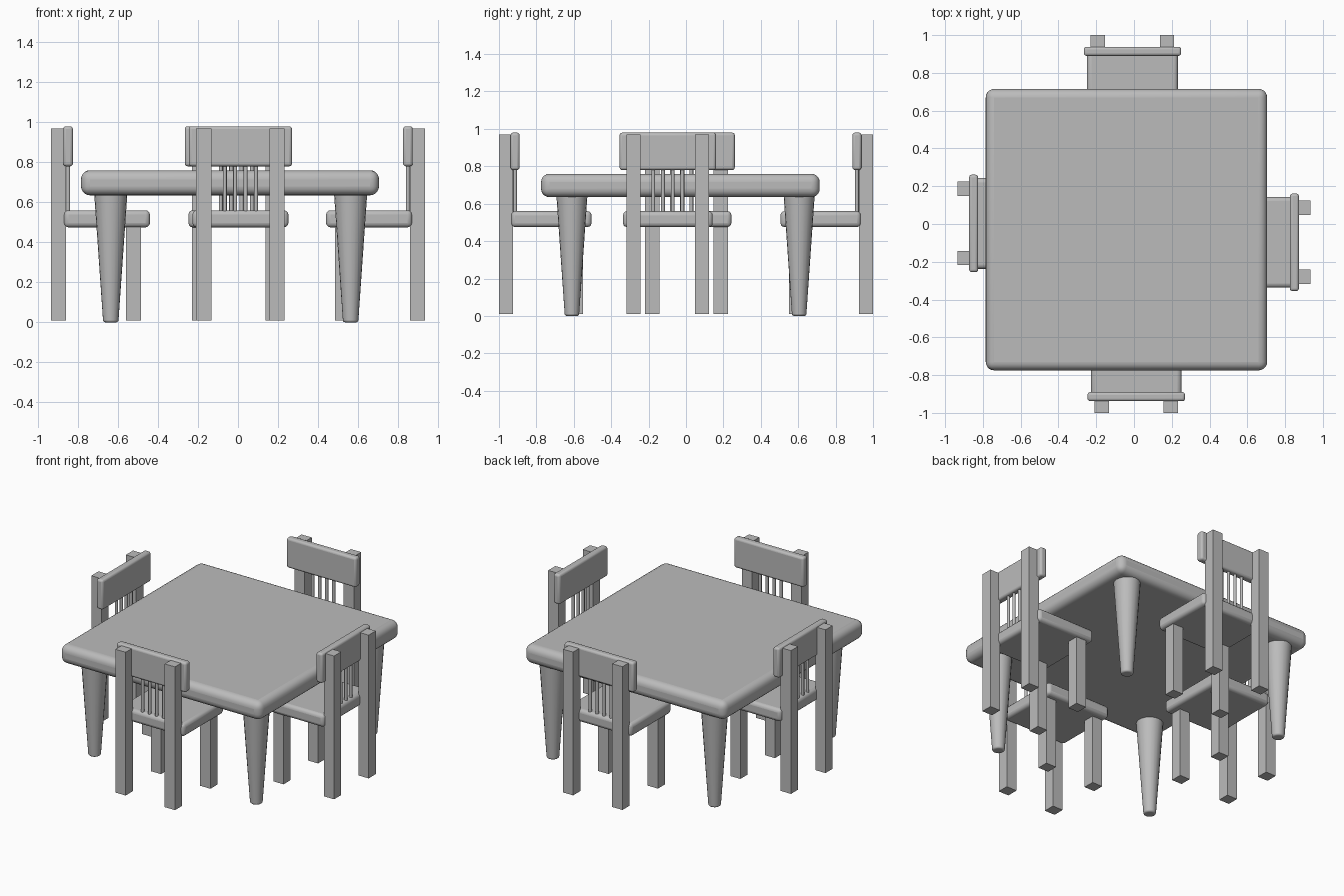
import bpy
import bmesh
from math import radians
from mathutils import Matrix, Vector

if "Cube" in bpy.data.objects:
    bpy.data.objects.remove(bpy.data.objects["Cube"], do_unlink=True)

grey = bpy.data.materials.new("plain_grey")
grey.use_nodes = True
colour = (0.5, 0.5, 0.5, 1)
grey.diffuse_color = colour
grey.node_tree.nodes["Principled BSDF"].inputs["Base Color"].default_value = colour


def finish(name, bm, place, bevel=0, segments=3, smooth=True):
    """Turn a bmesh into a placed, optionally rounded object."""
    mesh = bpy.data.meshes.new(name)
    bm.to_mesh(mesh)
    bm.free()
    mesh.materials.append(grey)
    obj = bpy.data.objects.new(name, mesh)
    bpy.context.collection.objects.link(obj)
    obj.matrix_world = place
    if bevel:
        mod = obj.modifiers.new("rounding", "BEVEL")
        mod.width = bevel
        mod.segments = segments
        mod.limit_method = "ANGLE"
        mod.angle_limit = radians(40)
    if smooth:
        bpy.ops.object.select_all(action="DESELECT")
        obj.select_set(True)
        bpy.context.view_layer.objects.active = obj
        bpy.ops.object.shade_smooth_by_angle(angle=radians(40))
    return obj


def box(name, x, y, z, place=Matrix(), bevel=0, segments=3):
    """Box from its (min, max) range on each axis."""
    bm = bmesh.new()
    bmesh.ops.create_cube(bm, size=1)
    for v in bm.verts:
        v.co = Vector((r[0] if c < 0 else r[1]) for c, r in zip(v.co, (x, y, z)))
    return finish(name, bm, place, bevel, segments, smooth=bevel > 0)


def rod(name, x, y, z, r_low, r_high, place=Matrix(), sides=16, bevel=0):
    """Upright round rod, tapered between two radii."""
    bm = bmesh.new()
    bmesh.ops.create_cone(bm, cap_ends=True, segments=sides, radius1=r_low,
                          radius2=r_high, depth=z[1] - z[0])
    bmesh.ops.translate(bm, verts=bm.verts, vec=(x, y, (z[0] + z[1]) / 2))
    return finish(name, bm, place, bevel)


# Table
box("table_top", (-0.785, 0.705), (-0.775, 0.715), (0.635, 0.76), bevel=0.045, segments=5)
for side, x in (("right", -0.636), ("left", 0.563)):
    for end, y in (("front", -0.61), ("back", 0.605)):
        rod(f"table_leg_{end}_{side}", x, y, (0, 0.645), 0.038, 0.083,
            sides=20, bevel=0.01)


def chair(label, place):
    """Chair with its rear at y = 0, facing +y."""
    box(f"{label}_seat", (-0.24, 0.24), (0.065, 0.495), (0.475, 0.56), place, 0.022)
    box(f"{label}_backrest", (-0.258, 0.258), (0.062, 0.11), (0.78, 0.98), place, 0.014)
    for side, s in (("right", -1), ("left", 1)):
        span = sorted((s * 0.145, s * 0.221))
        box(f"{label}_rear_post_{side}", span, (0, 0.076), (0.01, 0.97), place)
        box(f"{label}_front_leg_{side}", span, (0.375, 0.45), (0.01, 0.5), place)
    for i in range(4):
        rod(f"{label}_spindle_{i + 1}", (i - 1.5) * 0.052, 0.086, (0.54, 0.8),
            0.01, 0.01, place, sides=12)


# Chairs around the table: rear position and turn
for label, pos, turn in (
    ("front_chair", (0.012, -1, 0), 0),
    ("left_chair", (0.935, -0.097, 0), 90),
    ("back_chair", (-0.008, 1, 0), 180),
    ("right_chair", (-0.935, 0.003, 0), -90),
):
    chair(label, Matrix.Translation(pos) @ Matrix.Rotation(radians(turn), 4, "Z"))
